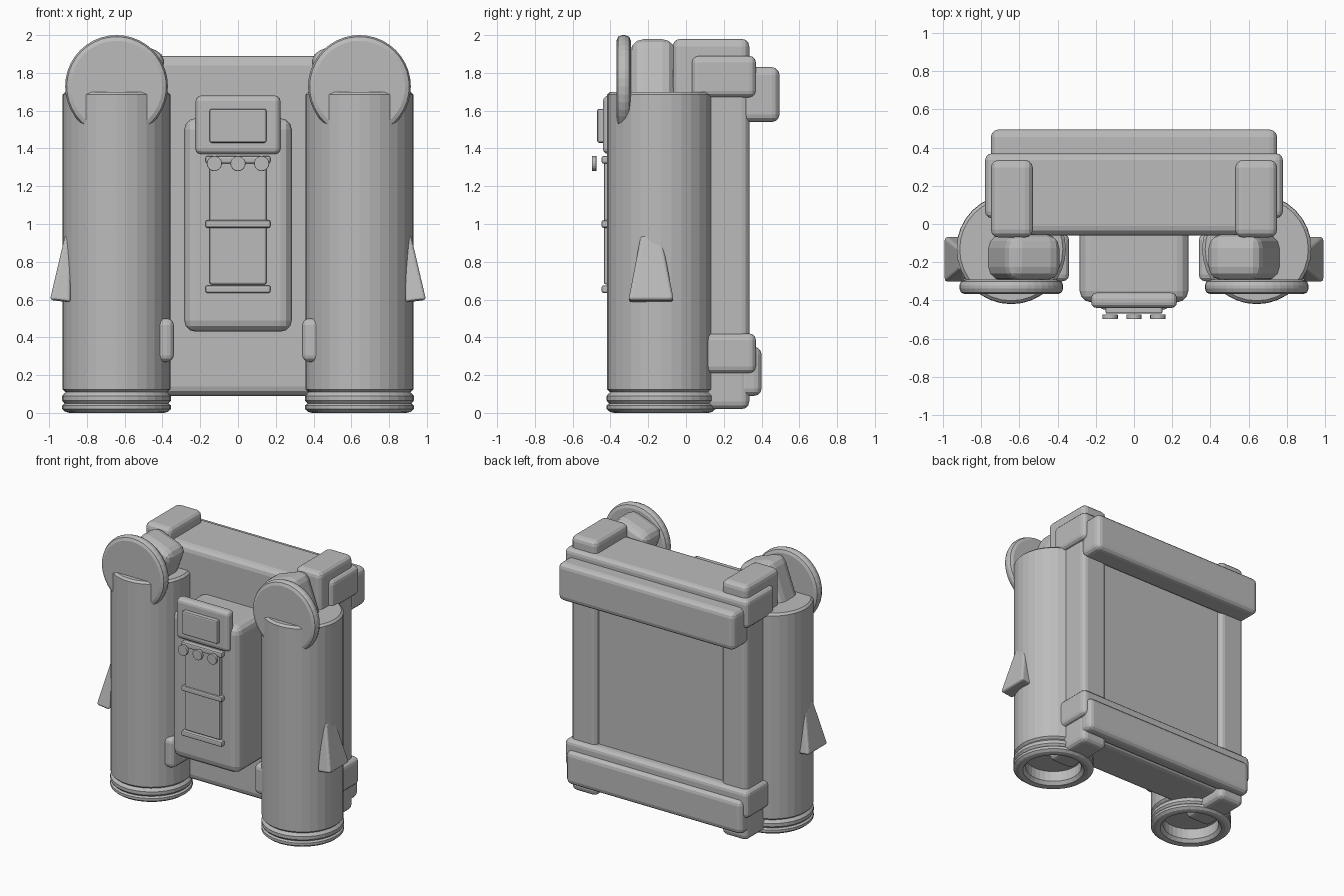
import bpy, bmesh, math
from mathutils import Matrix, Vector

cube = bpy.data.objects.get("Cube")
if cube:
    bpy.data.objects.remove(cube, do_unlink=True)

grey = bpy.data.materials.new("plain_grey")
grey.use_nodes = True
grey.diffuse_color = (0.5, 0.5, 0.5, 1)
grey.node_tree.nodes["Principled BSDF"].inputs["Base Color"].default_value = (0.5, 0.5, 0.5, 1)


def finish(name, bm, bevel=0, segments=3):
    """Turn a bmesh into a flat shaded object with optional rounded edges."""
    if bevel:
        edges = [e for e in bm.edges if e.calc_face_angle(0) > math.radians(30)]
        bmesh.ops.bevel(bm, geom=edges, offset=bevel, segments=segments,
                        profile=0.5, affect='EDGES', clamp_overlap=True)
    bmesh.ops.recalc_face_normals(bm, faces=bm.faces)
    mesh = bpy.data.meshes.new(name)
    bm.to_mesh(mesh)
    bm.free()
    mesh.materials.append(grey)
    obj = bpy.data.objects.new(name, mesh)
    bpy.context.collection.objects.link(obj)
    return obj


def box(name, x, y, z, bevel=0.03, tilt=0, taper=None, segments=3):
    """Rounded box from (min, max) ranges; taper scales the top in x and y."""
    bm = bmesh.new()
    bmesh.ops.create_cube(bm, size=1)
    size = Vector([r[1] - r[0] for r in (x, y, z)])
    mid = Vector([(r[1] + r[0]) / 2 for r in (x, y, z)])
    for v in bm.verts:
        if taper and v.co.z > 0:
            v.co.x *= taper[0]
            v.co.y *= taper[1]
        v.co = Vector(a * b for a, b in zip(v.co, size))
    bmesh.ops.transform(bm, verts=bm.verts,
                        matrix=Matrix.Translation(mid) @ Matrix.Rotation(tilt, 4, 'Y'))
    return finish(name, bm, bevel, segments)


def disc(name, x, z, radius, y0, y1, bevel, sides=32):
    """Round plate facing the front."""
    bm = bmesh.new()
    bmesh.ops.create_cone(bm, cap_ends=True, segments=sides, radius1=radius,
                          radius2=radius, depth=y1 - y0,
                          matrix=Matrix.Translation((x, (y0 + y1) / 2, z))
                          @ Matrix.Rotation(math.pi / 2, 4, 'X'))
    return finish(name, bm, bevel, 2)


def lathe(name, x, y, profile, sides=32):
    """Spin a (radius, height) profile about a vertical axis."""
    bm = bmesh.new()
    verts = [bm.verts.new((r, 0, z)) for r, z in profile]
    edges = [bm.edges.new(pair) for pair in zip(verts, verts[1:])]
    bmesh.ops.spin(bm, geom=verts + edges, axis=(0, 0, 1), cent=(0, 0, 0),
                   angle=2 * math.pi, steps=sides)
    bmesh.ops.remove_doubles(bm, verts=bm.verts, dist=0.0005)
    bmesh.ops.translate(bm, verts=bm.verts, vec=(x, y, 0))
    return finish(name, bm)


def span(side, a, b):
    return tuple(sorted((side * a, side * b)))


# Back frame: core panel and the cross bars at top and bottom
box("core_panel", (-0.62, 0.62), (-0.06, 0.30), (0.09, 1.89), 0.05)
box("upper_band", (-0.78, 0.78), (0.03, 0.37), (1.67, 1.89), 0.035)
box("upper_rear_bar", (-0.75, 0.75), (0.30, 0.495), (1.54, 1.83), 0.04)
box("lower_band", (-0.78, 0.78), (0.03, 0.37), (0.21, 0.42), 0.035)
box("lower_rear_bar", (-0.75, 0.75), (0.28, 0.40), (0.09, 0.35), 0.04)

# Central control unit
box("control_housing", (-0.285, 0.285), (-0.41, 0.0), (0.43, 1.56), 0.06)
box("display_frame", (-0.225, 0.225), (-0.44, -0.36), (1.37, 1.68), 0.03)
box("display_screen", (-0.15, 0.15), (-0.47, -0.42), (1.43, 1.61), 0.01, segments=2)
box("control_plate", (-0.15, 0.15), (-0.435, -0.39), (0.68, 1.34), 0.01, segments=2)
for i, z in enumerate((0.655, 1.0, 1.34)):
    box(f"control_strip_{i + 1}", (-0.172, 0.172), (-0.447, -0.40),
        (z - 0.02, z + 0.02), 0.01, segments=2)
for i in range(3):
    disc(f"button_{i + 1}", (i - 1) * 0.125, 1.32, 0.04, -0.498, -0.474, 0.004, 20)

# Paired parts on each side
TANK_X, TANK_Y = 0.643, -0.132
for label, s in (("left", 1), ("right", -1)):
    box(label + "_rail", span(s, 0.53, 0.75), (-0.07, 0.335), (0.02, 1.98), 0.04)
    lathe(label + "_tank", s * TANK_X, TANK_Y,
          [(0, 0.11), (0.27, 0.11), (0.286, 0.125), (0.286, 1.685), (0.27, 1.70), (0, 1.70)])
    lathe(label + "_nozzle", s * TANK_X, TANK_Y,
          [(0.26, 0.12), (0.275, 0.105), (0.288, 0.09), (0.288, 0.065), (0.275, 0.05),
           (0.288, 0.04), (0.288, 0.02), (0.27, 0.005), (0.25, 0), (0.22, 0.005),
           (0.2, 0.03), (0.2, 0.11)])
    # Cap assembly on top of the tank
    disc(label + "_cap_disc", s * TANK_X, 1.728, 0.272, -0.368, -0.292, 0.03, 40)
    box(label + "_cap_block", span(s, 0.43, 0.73), (-0.295, -0.055), (1.56, 1.96),
        0.07, tilt=-s * 0.35)
    # Teardrop pod outside and clamp inside
    box(label + "_side_pod", span(s, 0.865, 0.975), (-0.305, -0.065), (0.59, 0.94),
        0.04, tilt=-s * 0.12, taper=(0.3, 0.45))
    box(label + "_clamp", span(s, 0.34, 0.455), (-0.30, -0.05), (0.27, 0.5), 0.035)
